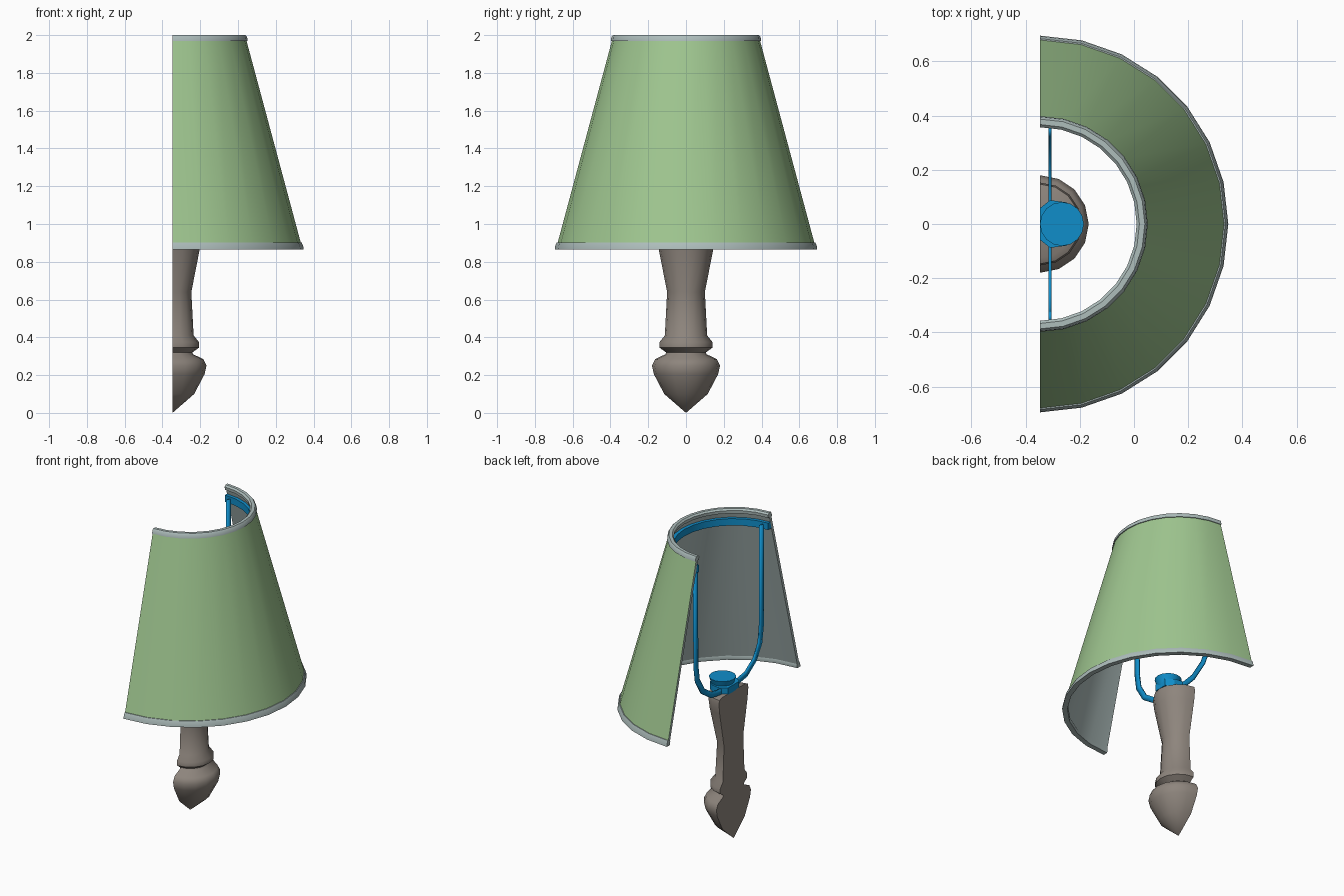
import bpy, bmesh
from math import pi, sin, cos, radians
from mathutils import Matrix

if "Cube" in bpy.data.objects:
    bpy.data.objects.remove(bpy.data.objects["Cube"])

AXIS = -0.347  # x of the lathe axis; the lamp is cut flat here


def material(name, rgb):
    m = bpy.data.materials.new(name)
    m.use_nodes = True
    m.diffuse_color = (*rgb, 1)
    m.node_tree.nodes["Principled BSDF"].inputs["Base Color"].default_value = (*rgb, 1)
    return m


GREEN = material("shade_green", (0.35, 0.57, 0.28))
GREY = material("trim_grey", (0.42, 0.51, 0.50))
BLUE = material("frame_blue", (0.005, 0.27, 0.59))
BROWN = material("stem_brown", (0.27, 0.235, 0.205))


def finish(name, bm, mats, angle=40):
    bmesh.ops.remove_doubles(bm, verts=bm.verts, dist=0.0001)
    bmesh.ops.recalc_face_normals(bm, faces=bm.faces)
    mesh = bpy.data.meshes.new(name)
    bm.to_mesh(mesh)
    bm.free()
    ob = bpy.data.objects.new(name, mesh)
    bpy.context.collection.objects.link(ob)
    for m in mats:
        mesh.materials.append(m)
    bpy.ops.object.select_all(action="DESELECT")
    ob.select_set(True)
    bpy.context.view_layer.objects.active = ob
    bpy.ops.object.shade_smooth_by_angle(angle=radians(angle))
    return ob


def half_lathe(name, profile, segs, mats, outer_edge=None):
    """Turn a closed (radius, z) outline half way round and cap both cuts."""
    bm = bmesh.new()
    rings = []
    for i in range(segs + 1):
        a = -pi / 2 + pi * i / segs
        rings.append([bm.verts.new((AXIS + r * cos(a), r * sin(a), z)) for r, z in profile])
    n = len(profile)
    for a, b in zip(rings, rings[1:]):
        for k in range(n):
            j = (k + 1) % n
            if profile[k][0] == 0 and profile[j][0] == 0:
                continue
            f = bm.faces.new((a[k], b[k], b[j], a[j]))
            f.material_index = 1 if k == outer_edge else 0
    bm.faces.new(rings[0])
    bm.faces.new(rings[-1])
    return finish(name, bm, mats)


# Shade: green outside, grey lining
half_lathe("shade", [(0.685, 0.88), (0.388, 1.985), (0.368, 1.985), (0.665, 0.88)],
           14, [GREY, GREEN], outer_edge=0)

# Rounded trims on the shade edges
half_lathe("top_trim", [(0.398, 1.97), (0.395, 1.99), (0.387, 2.0), (0.367, 2.0),
                        (0.357, 1.99), (0.359, 1.97)], 14, [GREY])
half_lathe("bottom_trim", [(0.695, 0.865), (0.692, 0.885), (0.684, 0.902), (0.665, 0.902),
                           (0.659, 0.885), (0.663, 0.865)], 14, [GREY])

# Turned stem with pointed finial
half_lathe("stem", [(0, 0.0), (0.115, 0.10), (0.17, 0.205), (0.18, 0.25), (0.163, 0.285),
                    (0.11, 0.31), (0.105, 0.32), (0.14, 0.345), (0.14, 0.375), (0.112, 0.41),
                    (0.10, 0.64), (0.145, 0.87), (0.153, 0.935), (0.147, 0.96),
                    (0.125, 0.97), (0, 0.97)], 8, [BROWN])

# Band holding the shade to the harp
half_lathe("frame_ring", [(0.405, 1.89), (0.395, 1.935), (0.36, 1.935), (0.36, 1.89)], 14, [BLUE])

# Harp: a flat strap following a U-shaped path
side = [(0.345, 1.92), (0.34, 1.25), (0.325, 1.15), (0.27, 1.06), (0.18, 1.0), (0.08, 0.985)]
path = side + [(-y, z) for y, z in reversed(side)]
bm = bmesh.new()
rows = [[bm.verts.new((-0.31 + dx, y, z)) for dx in (-0.006, 0.006)] for y, z in path]
for a, b in zip(rows, rows[1:]):
    bm.faces.new((a[0], a[1], b[1], b[0]))
harp = finish("harp", bm, [BLUE], 30)
strap = harp.modifiers.new("strap_depth", "SOLIDIFY")
strap.thickness = 0.035
strap.offset = 0
strap.use_even_offset = True

# Saddle under the cup
half = [(AXIS, 0.058), (-0.31, 0.088), (-0.25, 0.08), (-0.205, 0.045)]
outline = half + [(x, -y) for x, y in reversed(half)]
bm = bmesh.new()
base = bm.faces.new([bm.verts.new((x, y, 0.965)) for x, y in outline])
top = bmesh.ops.extrude_face_region(bm, geom=[base])["geom"]
for v in top:
    if isinstance(v, bmesh.types.BMVert):
        v.co.z = 1.01
finish("saddle", bm, [BLUE], 30)

# Flared cup on the saddle
bm = bmesh.new()
bmesh.ops.create_cone(bm, cap_ends=True, segments=16, radius1=0.055, radius2=0.081, depth=0.08,
                      matrix=Matrix.Translation((-0.266, 0, 1.005)))
finish("cup", bm, [BLUE])
